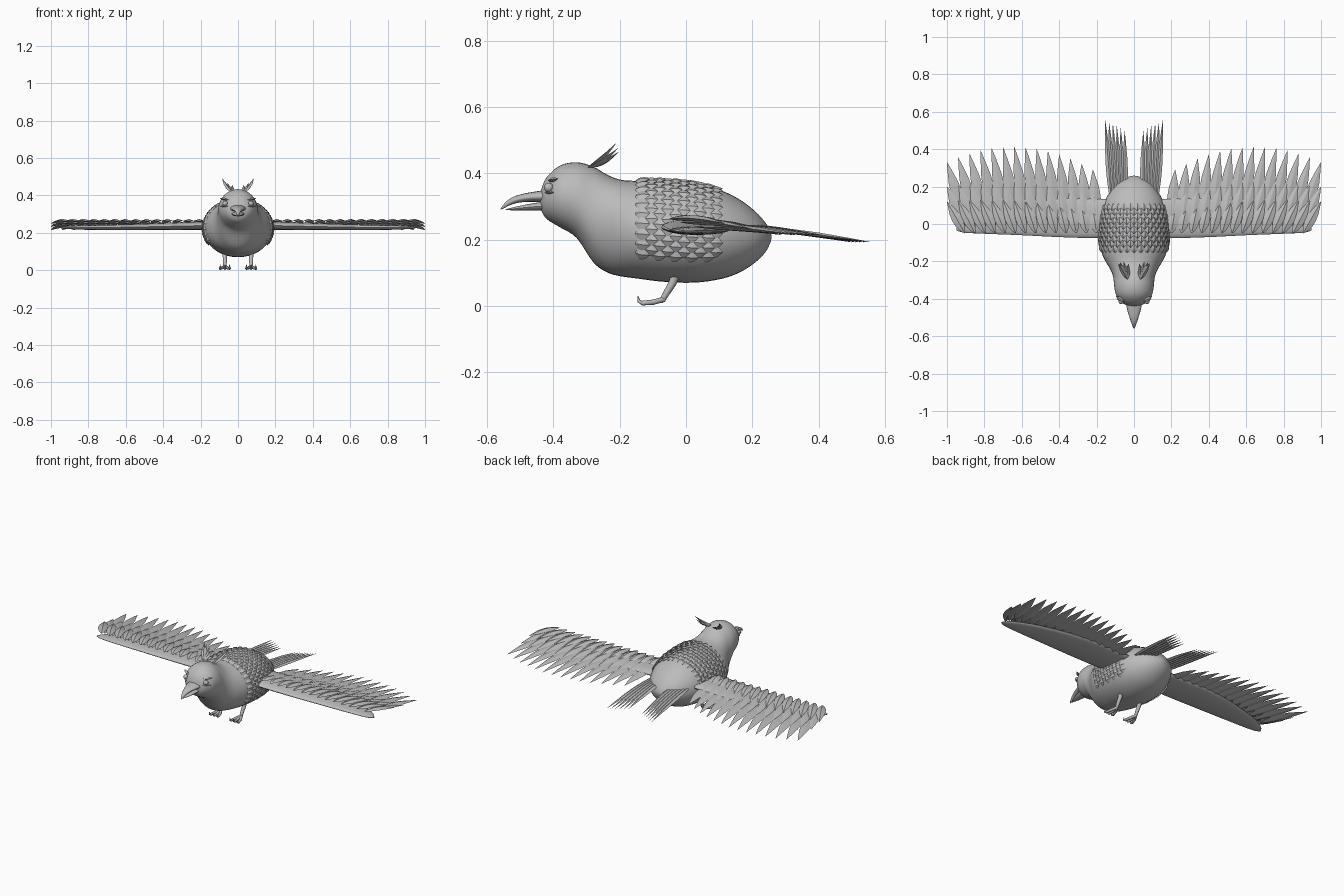
import bpy, bmesh, math
from mathutils import Vector as V

if "Cube" in bpy.data.objects:
    bpy.data.objects.remove(bpy.data.objects["Cube"])

grey = bpy.data.materials.new("feather_grey")
grey.diffuse_color = (0.5, 0.5, 0.5, 1)
grey.use_nodes = True
grey.node_tree.nodes["Principled BSDF"].inputs["Base Color"].default_value = grey.diffuse_color


def loft(bm, rings):
    """Skin a list of equal-length point rings and close both ends."""
    vs = [[bm.verts.new(p) for p in r] for r in rings]
    n = len(vs[0])
    for a, b in zip(vs, vs[1:]):
        for i in range(n):
            bm.faces.new((a[i], a[(i + 1) % n], b[(i + 1) % n], b[i]))
    bm.faces.new(vs[0][::-1])
    bm.faces.new(vs[-1])


def ellipse(c, a, b, n):
    return [V(c) + a * math.cos(2 * math.pi * i / n) + b * math.sin(2 * math.pi * i / n)
            for i in range(n)]


def spline(pts, steps):
    """Catmull-Rom samples through tuples."""
    out = []
    for i in range(len(pts) - 1):
        p0, p1, p2, p3 = pts[max(i - 1, 0)], pts[i], pts[i + 1], pts[min(i + 2, len(pts) - 1)]
        for k in range(steps):
            t = k / steps
            out.append([0.5 * (2 * b + (c - a) * t + (2 * a - 5 * b + 4 * c - d) * t * t
                               + (3 * b - a - 3 * c + d) * t ** 3)
                        for a, b, c, d in zip(p0, p1, p2, p3)])
    return out + [list(pts[-1])]


LEAF = [(0, .12), (.12, .6), (.3, .95), (.45, 1), (.65, .8), (.85, .38), (1, .02)]


def feather(bm, base, tip, width, thick, up=V((0, 0, 1)), bow=0.0):
    """Pointed leaf with a ridge along the middle."""
    base, tip = V(base), V(tip)
    side = (tip - base).cross(up).normalized()
    nor = side.cross(tip - base).normalized()
    loft(bm, [ellipse(base.lerp(tip, t) + nor * bow * math.sin(math.pi * t),
                      side * width / 2 * w, nor * thick / 2 * w, 4) for t, w in LEAF])


def tube(bm, path, n=10):
    """Round limb through (x, y, z, radius) points."""
    pts = [V(p[:3]) for p in path]
    rings = []
    for i, p in enumerate(pts):
        d = (pts[min(i + 1, len(pts) - 1)] - pts[max(i - 1, 0)]).normalized()
        s = V((1, 0, 0)) if abs(d.x) < .8 else V((0, 1, 0))
        a = d.cross(s).normalized()
        rings.append(ellipse(p, a * path[i][3], d.cross(a) * path[i][3], n))
    loft(bm, rings)


def finish(name, bm, mirror=False, angle=30):
    bmesh.ops.recalc_face_normals(bm, faces=bm.faces)
    me = bpy.data.meshes.new(name)
    bm.to_mesh(me)
    bm.free()
    me.materials.append(grey)
    ob = bpy.data.objects.new(name, me)
    bpy.context.collection.objects.link(ob)
    bpy.ops.object.select_all(action='DESELECT')
    ob.select_set(True)
    bpy.context.view_layer.objects.active = ob
    bpy.ops.object.shade_smooth_by_angle(angle=math.radians(angle))
    if mirror:
        ob.modifiers.new("mirror", 'MIRROR').use_mirror_merge = False
    return ob


# Body and head: y, top z, bottom z, half width
BODY = [(-.442, .325, .315, .005), (-.437, .35, .29, .032), (-.42, .388, .262, .066),
        (-.38, .423, .237, .096), (-.33, .433, .205, .106), (-.28, .42, .132, .112),
        (-.24, .397, .102, .128), (-.2, .381, .09, .152), (-.15, .377, .083, .174),
        (-.07, .376, .073, .184), (.02, .369, .07, .183), (.1, .35, .08, .165),
        (.16, .322, .1, .137), (.21, .284, .132, .1), (.24, .25, .163, .06),
        (.254, .225, .19, .025), (.258, .212, .204, .005)]
bm = bmesh.new()
loft(bm, [ellipse((0, y, (a + b) / 2), V((w, 0, 0)), V((0, 0, (a - b) / 2)), 40)
          for y, a, b, w in spline(BODY, 4)])
finish("body", bm, angle=60)


def skin(y, ang, off):
    """Point lifted off the torso surface."""
    for p, q in zip(BODY, BODY[1:]):
        if p[0] <= y <= q[0]:
            t = (y - p[0]) / (q[0] - p[0])
            _, a, b, w = [m + (n - m) * t for m, n in zip(p, q)]
            return V(((w + off) * math.cos(ang), y,
                      (a + b) / 2 + ((a - b) / 2 + off) * math.sin(ang)))


# Overlapping back feathers in staggered rows
bm = bmesh.new()
for r in range(10):
    y = -.152 + r * .0245
    for k in range(21 - r % 2):
        ang = math.radians(-28 + (k + .5 * (r % 2)) * 236 / 20)
        up = V((math.cos(ang), 0, math.sin(ang)))
        feather(bm, skin(y, ang, 0), skin(y + .043, ang, .009), .04, .014, up)
finish("back_feathers", bm)

# Wing arm: x, y centre, half chord, z, half thickness
ARM = [(.1, .03, .1, .24, .024), (.22, .03, .105, .238, .022), (.4, .035, .105, .234, .019),
       (.6, .03, .09, .23, .016), (.8, .01, .062, .228, .012), (.91, -.012, .034, .228, .008),
       (.95, -.025, .008, .228, .003)]
bm = bmesh.new()
loft(bm, [ellipse((x, y, z), V((0, c, 0)), V((0, 0, h)), 20) for x, y, c, z, h in spline(ARM, 4)])
finish("wing_arm", bm, True, 60)

# Wing feathers: tip y at root, tip y at end, mid bulge, base y, base z, tip z, width
ROWS = [(.29, .33, .4, .03, .238, .214, .062), (.18, .2, .16, -.015, .252, .232, .058),
        (.08, .12, .1, -.048, .263, .248, .054)]
bm = bmesh.new()
for y0, y1, bulge, by, bz, tz, w in ROWS:
    for i in range(14):
        u = i / 13
        tx = .22 + .78 * u
        feather(bm, (tx - .02 - .075 * u, by, bz),
                (tx, y0 + (y1 - y0) * u + bulge * u * (1 - u), tz), w, .018, bow=.008)
finish("wing_feathers", bm, True)

# Tail fans
bm = bmesh.new()
for i in range(6):
    u = i / 5
    feather(bm, (.045 + .075 * u, .1, .25 - .008 * u), (.05 + .105 * u, .5 + .06 * u, .192),
            .03, .016, bow=.006)
finish("tail_feathers", bm, True)

# Crest tufts
bm = bmesh.new()
for tx, ty, tz in ((.085, -.21, .492), (.075, -.205, .476), (.055, -.202, .465), (.03, -.212, .455)):
    feather(bm, (.035, -.295, .418), (tx, ty, tz), .024, .012, bow=-.006)
finish("crest", bm, True)

# Hooked upper beak and straight lower beak: y, z centre, half width, half height
for name, prof in (
        ("upper_beak", [(-.42, .33, .044, .02), (-.46, .329, .036, .015), (-.5, .324, .024, .012),
                        (-.53, .314, .014, .01), (-.55, .3, .007, .006), (-.56, .291, .001, .001)]),
        ("lower_beak", [(-.42, .302, .036, .014), (-.47, .298, .027, .01), (-.51, .294, .016, .006),
                        (-.545, .29, .001, .001)])):
    bm = bmesh.new()
    loft(bm, [ellipse((0, y, z), V((w, 0, 0)), V((0, 0, h)), 16) for y, z, w, h in spline(prof, 3)])
    finish(name, bm, angle=50)

# Eyes with raised lids
bm = bmesh.new()
bmesh.ops.create_uvsphere(bm, u_segments=16, v_segments=10, radius=.014)
bmesh.ops.translate(bm, verts=bm.verts, vec=(.069, -.414, .357))
finish("eye", bm, True, 60)
bm = bmesh.new()
feather(bm, (.05, -.415, .378), (.098, -.385, .384), .02, .014)
feather(bm, (.052, -.426, .342), (.094, -.398, .342), .012, .01)
finish("eyelids", bm, True)

# Legs, toes and upturned claws
bm = bmesh.new()
tube(bm, [(.07, -.03, .1, .015), (.07, -.04, .07, .012), (.07, -.07, .02, .009), (.07, -.076, .011, .006)])
for dx in (-.025, 0, .025):
    tube(bm, [(.07, -.066, .02, .008), (.07 + dx * .7, -.1, .011, .008),
              (.07 + dx, -.132, .0085, .007), (.07 + dx, -.142, .014, .005),
              (.07 + dx, -.145, .03, .001)])
finish("leg", bm, True, 50)
